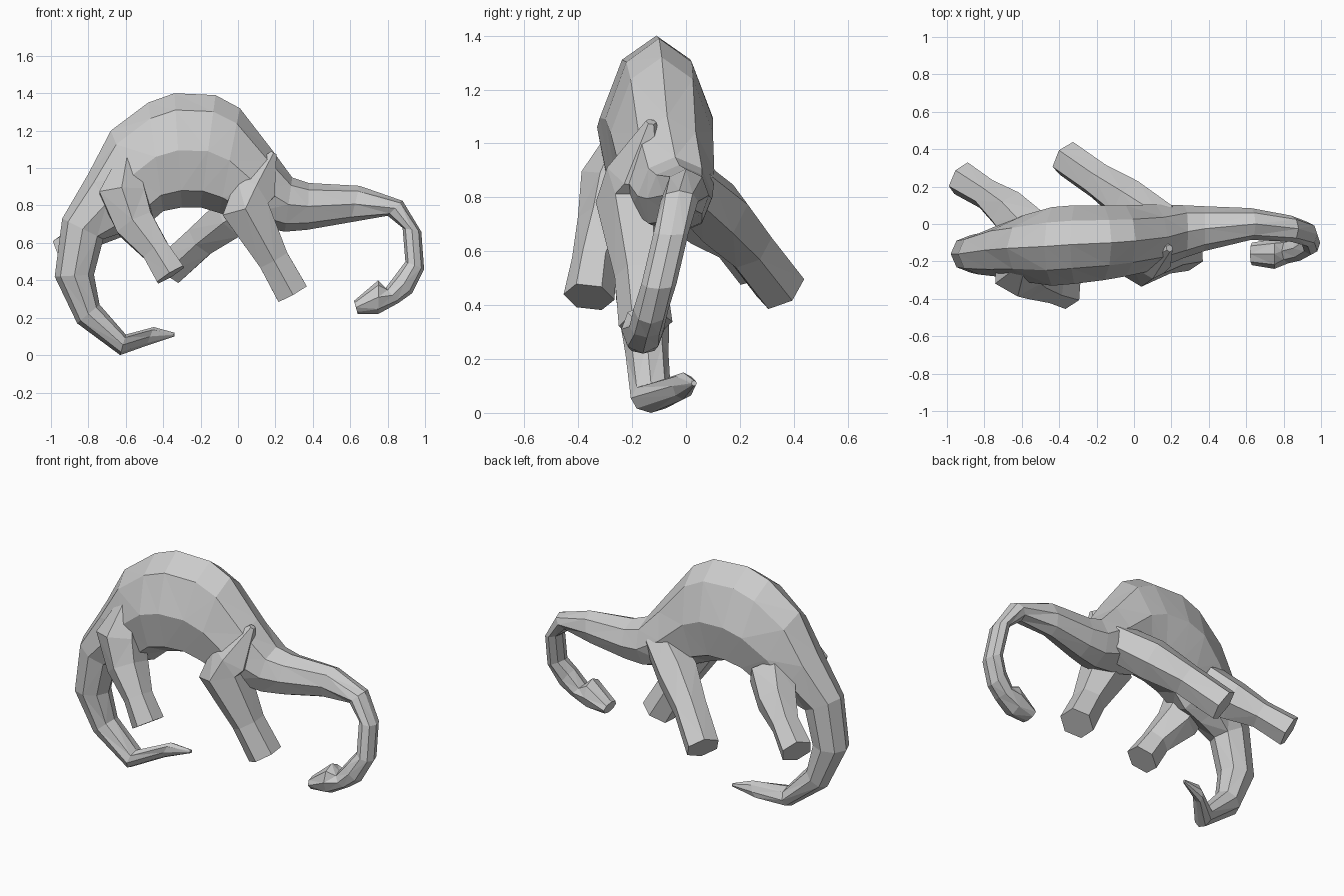
import bpy, bmesh, math
from mathutils import Vector


def loft(name, rings):
    """Skin a closed, flat-faced tube through a list of equal rings."""
    bm = bmesh.new()
    loops = [[bm.verts.new(p) for p in ring] for ring in rings]
    n = len(loops[0])
    for a, b in zip(loops, loops[1:]):
        for i in range(n):
            j = (i + 1) % n
            bm.faces.new((a[i], a[j], b[j], b[i]))
    bm.faces.new(loops[0])
    bm.faces.new(loops[-1])
    bmesh.ops.recalc_face_normals(bm, faces=bm.faces)
    bmesh.ops.triangulate(bm, faces=bm.faces[:])
    mesh = bpy.data.meshes.new(name)
    bm.to_mesh(mesh)
    bm.free()
    obj = bpy.data.objects.new(name, mesh)
    bpy.context.collection.objects.link(obj)
    return obj


def spine_part(name, stations, sides):
    """Station: outer x, z, inner x, z, centre y, half width."""
    rings = []
    for ox, oz, ix, iz, y, w in stations:
        out, inn = Vector((ox, y, oz)), Vector((ix, y, iz))
        mid, half = (out + inn) / 2, (out - inn) / 2
        egg = 0.2 if w > 0.15 else 0      # the trunk is narrower on top
        ring = []
        for i in range(sides):
            a = 2 * math.pi * i / sides
            side = w * math.sin(a) * (1 - egg * math.cos(a))
            ring.append(mid + half * math.cos(a) + Vector((0, side, 0)))
        rings.append(ring)
    return loft(name, rings)


def limb(name, path, sides=6):
    """Path point: x, y, z, radius."""
    pts = [Vector(p[:3]) for p in path]
    rings = []
    for i, p in enumerate(pts):
        t = (pts[min(i + 1, len(pts) - 1)] - pts[max(i - 1, 0)]).normalized()
        u = Vector((0, 1, 0))
        u = (u - t * u.dot(t)).normalized()
        v = t.cross(u)
        r = path[i][3]
        rings.append([p + u * r * math.cos(a) + v * r * math.sin(a)
                      for a in (2 * math.pi * k / sides for k in range(sides))])
    return loft(name, rings)


# curling tail
tail = [
    (-0.34, 0.10, -0.34, 0.12, 0.03, 0.01),
    (-0.49, 0.05, -0.45, 0.15, -0.01, 0.04),
    (-0.63, 0.00, -0.60, 0.11, -0.13, 0.075),
    (-0.86, 0.17, -0.74, 0.27, -0.145, 0.08),
    (-0.98, 0.42, -0.77, 0.43, -0.16, 0.10),
    (-0.94, 0.73, -0.72, 0.62, -0.16, 0.11),
    (-0.80, 0.97, -0.60, 0.66, -0.14, 0.145)]

# arched body
body = [
    (-0.68, 1.20, -0.48, 0.70, -0.13, 0.18),
    (-0.48, 1.35, -0.40, 0.77, -0.12, 0.21),
    (-0.34, 1.40, -0.30, 0.79, -0.11, 0.21),
    (-0.12, 1.39, -0.20, 0.79, -0.10, 0.20),
    (0.01, 1.32, -0.10, 0.76, -0.09, 0.19),
    (0.18, 1.10, 0.05, 0.70, -0.07, 0.175),
    (0.29, 0.95, 0.25, 0.66, -0.04, 0.14)]

# neck and drooping snout
snout = [
    (0.38, 0.92, 0.37, 0.67, -0.025, 0.12),
    (0.65, 0.905, 0.60, 0.71, 0.00, 0.085),
    (0.88, 0.825, 0.80, 0.745, -0.025, 0.07),
    (0.98, 0.66, 0.88, 0.68, -0.055, 0.065),
    (0.995, 0.46, 0.895, 0.50, -0.10, 0.065),
    (0.93, 0.33, 0.85, 0.44, -0.13, 0.065),
    (0.86, 0.28, 0.79, 0.36, -0.145, 0.065),
    (0.75, 0.22, 0.75, 0.40, -0.16, 0.08),
    (0.64, 0.22, 0.62, 0.29, -0.16, 0.06)]

animal = spine_part("animal_body", tail + body + snout, 8)

# four sprawling legs
legs = [
    limb("front_leg_near", [
        (0.19, -0.13, 1.08, 0.02), (0.09, -0.165, 0.89, 0.13),
        (0.04, -0.19, 0.78, 0.145), (0.19, -0.17, 0.51, 0.095),
        (0.29, -0.15, 0.33, 0.10)]),
    limb("front_leg_far", [
        (0.16, 0.00, 0.85, 0.11), (-0.03, 0.12, 0.74, 0.125),
        (-0.19, 0.23, 0.62, 0.10), (-0.36, 0.35, 0.465, 0.10)]),
    limb("rear_leg_near", [
        (-0.58, -0.20, 1.14, 0.02), (-0.62, -0.25, 0.87, 0.14),
        (-0.55, -0.285, 0.70, 0.12), (-0.44, -0.34, 0.56, 0.085),
        (-0.36, -0.36, 0.43, 0.095)]),
    limb("rear_leg_far", [
        (-0.56, -0.04, 0.83, 0.14), (-0.67, 0.07, 0.73, 0.12),
        (-0.79, 0.16, 0.65, 0.085), (-0.925, 0.245, 0.555, 0.095)]),
]

# weld the legs into the body as one skin
bpy.context.view_layer.objects.active = animal
for leg in legs:
    mod = animal.modifiers.new("weld_leg", 'BOOLEAN')
    mod.operation = 'UNION'
    mod.solver = 'EXACT'
    mod.object = leg
    bpy.ops.object.modifier_apply(modifier=mod.name)
    bpy.data.objects.remove(leg)
